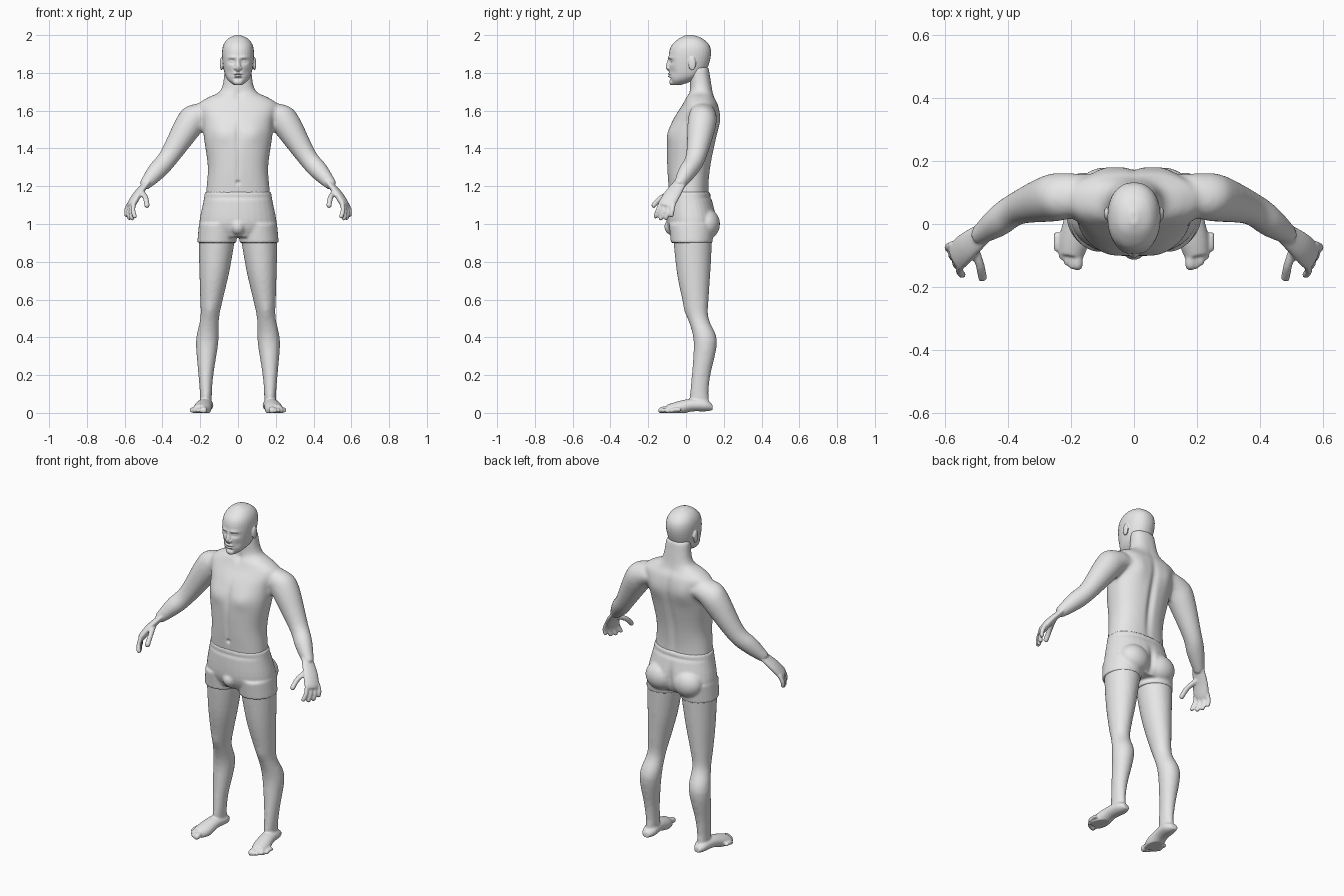
import bpy, bmesh, math
from mathutils import Vector, Matrix

cube = bpy.data.objects.get("Cube")
if cube:
    bpy.data.objects.remove(cube, do_unlink=True)

SHADE = 0.8
grey = bpy.data.materials.new("plain grey")
grey.use_nodes = True
grey.diffuse_color = (SHADE, SHADE, SHADE, 1)
grey.node_tree.nodes["Principled BSDF"].inputs["Base Color"].default_value = grey.diffuse_color[:]

SIDES = 32
ACROSS, BACKWARD, UPWARD = Vector((1, 0, 0)), Vector((0, 1, 0)), Vector((0, 0, 1))


def spline(rows, steps=4):
    """Smooth interpolation through rows of numbers."""
    padded = [rows[0], *rows, rows[-1]]
    result = []
    for window in zip(padded, padded[1:], padded[2:], padded[3:]):
        for step in range(steps):
            t = step / steps
            result.append([b + t / 2 * (c - a + t * (2 * a - 5 * b + 4 * c - d + t * (3 * (b - c) + d - a)))
                           for a, b, c, d in zip(*window)])
    return result + [rows[-1]]


def loft(bm, rows, u, v, power=2.0, both=True):
    """Skin rings of (x, y, z, radius along u, radius along v), closed at the ends."""
    for mirror in ((1, -1) if both else (1,)):
        rings = []
        for x, y, z, width, depth in spline(rows):
            ring = []
            for k in range(SIDES):
                angle = math.tau * k / SIDES
                c, s = math.cos(angle), math.sin(angle)
                point = Vector((x, y, z))
                point += u * width * math.copysign(abs(c) ** (2 / power), c)
                point += v * depth * math.copysign(abs(s) ** (2 / power), s)
                point.x *= mirror
                ring.append(bm.verts.new(point))
            rings.append(ring)
        faces = [bm.faces.new(rings[0]), bm.faces.new(rings[-1])]
        for lower, upper in zip(rings, rings[1:]):
            for k in range(SIDES):
                faces.append(bm.faces.new((lower[k - 1], lower[k], upper[k], upper[k - 1])))
        bmesh.ops.recalc_face_normals(bm, faces=faces)


def stack(bm, rows, power=2.0, both=False):
    """Level rings of (height, centre x, half width, front y, back y)."""
    loft(bm, [(x, (front + back) / 2, z, half, (back - front) / 2) for z, x, half, front, back in rows],
         ACROSS, BACKWARD, power, both)


def tube(bm, rows, side, flat=1.0, both=True):
    """Slanted rings of (x, y, z, radius), flattened across the side direction."""
    axis = (Vector(rows[-1][:3]) - Vector(rows[0][:3])).normalized()
    v = axis.cross(side).normalized()
    loft(bm, [(*row, row[3] * flat) for row in rows], v.cross(axis), v, both=both)


def digit(bm, base, middle, tip, radius):
    """Finger or toe with a rounded tip."""
    axis = (tip - middle).normalized()
    rows = [(*base, radius), (*middle, radius), (*(tip - axis * radius), radius)]
    rows += [(*(tip - axis * radius * 0.4), radius * 0.8), (*tip, radius * 0.2)]
    tube(bm, rows, ACROSS)


def blob(bm, centre, size, both=True):
    """Ellipsoid mass, mirrored if wanted."""
    for mirror in ((1, -1) if both else (1,)):
        place = Matrix.Translation((centre[0] * mirror, *centre[1:]))
        bmesh.ops.create_uvsphere(bm, u_segments=24, v_segments=16, radius=1,
                                  matrix=place @ Matrix.Diagonal((*size, 1)))


def fuse(name, bm, voxel, rounds):
    """Merge overlapping parts into one smooth skin."""
    mesh = bpy.data.meshes.new(name)
    bm.to_mesh(mesh)
    bm.free()
    part = bpy.data.objects.new(name, mesh)
    bpy.context.collection.objects.link(part)
    merge = part.modifiers.new("merge", 'REMESH')
    merge.mode, merge.voxel_size = 'VOXEL', voxel
    soften = part.modifiers.new("soften", 'SMOOTH')
    soften.factor, soften.iterations = 0.5, rounds
    depsgraph = bpy.context.evaluated_depsgraph_get()
    skin = bpy.data.meshes.new_from_object(part.evaluated_get(depsgraph))
    part.modifiers.clear()
    part.data = skin
    bpy.data.meshes.remove(mesh)
    skin.materials.clear()
    skin.materials.append(grey)
    skin.polygons.foreach_set("use_smooth", [True] * len(skin.polygons))
    return part


FRONT, BACK = -1, 1


def press(part, face, x, z, wide, tall, depth):
    """Dent (or with negative depth, swell) the front or back skin on both sides."""
    facing = [vert.normal.y for vert in part.data.vertices]
    for vert, normal in zip(part.data.vertices, facing):
        if normal * face > 0:
            far = ((abs(vert.co.x) - x) / wide) ** 2 + ((vert.co.z - z) / tall) ** 2
            if far < 6:
                vert.co.y -= depth * normal * math.exp(-far)


# Torso with neck, then legs and arms
bm = bmesh.new()
stack(bm, [(1, 0, .18, -.08, .14), (1.16, 0, .17, -.09, .12), (1.3, 0, .16, -.1, .13),
           (1.45, 0, .18, -.1, .16), (1.55, 0, .19, -.07, .18), (1.63, 0, .21, -.02, .17),
           (1.67, 0, .16, 0, .15), (1.71, 0, .09, .02, .14), (1.83, 0, .07, .02, .12)], power=2.3)
stack(bm, [(.95, .11, .1, -.07, .14), (.75, .125, .08, -.05, .13), (.6, .14, .06, -.02, .12),
           (.5, .15, .05, .01, .12), (.38, .163, .06, .04, .165), (.2, .17, .04, .03, .13),
           (.1, .17, .032, .02, .12), (.02, .17, .03, .02, .13)], both=True)
tube(bm, [(.15, .1, 1.6, .06), (.22, .09, 1.57, .075), (.27, .08, 1.51, .075),
          (.37, .05, 1.35, .053), (.43, .01, 1.28, .05), (.5, -.04, 1.2, .03)], ACROSS)
core = fuse("body core", bm, voxel=0.01, rounds=8)

# Palms join the core
bm = bmesh.new()
bm.from_mesh(core.data)
bpy.data.objects.remove(core, do_unlink=True)
tube(bm, [(.48, -.03, 1.22, .035), (.53, -.07, 1.16, .045), (.56, -.1, 1.11, .046),
          (.57, -.11, 1.09, .035)], Vector((.4, 1, -.2)), flat=0.45)

# Fingers fan from index to little, with the middle ones longest
for i in range(4):
    t = i / 3
    knuckle = Vector((.55, -.13, 1.12)).lerp(Vector((.575, -.065, 1.11)), t)
    tip = Vector((.545, -.165, 1.03)).lerp(Vector((.59, -.08, 1.035)), t)
    tip.z -= math.sin(math.pi * t) * 0.015
    bend = knuckle.lerp(tip, 0.5) + ACROSS * 0.008
    digit(bm, knuckle, bend, tip, radius=0.012)
digit(bm, Vector((.51, -.07, 1.17)), Vector((.49, -.13, 1.14)), Vector((.48, -.18, 1.09)), radius=0.014)

# Feet, with toes shortening outward
tube(bm, [(.17, .14, .03, .02), (.17, .1, .04, .04), (.18, .02, .04, .042),
          (.19, -.05, .02, .048), (.2, -.1, .01, .04)], ACROSS, flat=0.8)
for i in range(5):
    t = i / 4
    tip = Vector((.18 + .065 * t, -.148 + .06 * t ** 2, .01))
    bend = tip + BACKWARD * 0.03 + UPWARD * 0.007
    digit(bm, bend + BACKWARD * 0.03, bend, tip, radius=0.011 if i else 0.017)

body = fuse("body", bm, voxel=0.0056, rounds=3)
press(body, FRONT, x=.085, z=1.48, wide=.06, tall=.05, depth=-.01)  # chest muscles
press(body, FRONT, x=0, z=1.47, wide=.015, tall=.08, depth=.007)  # breastbone
press(body, FRONT, x=0, z=1.3, wide=.012, tall=.09, depth=.005)  # midline
press(body, FRONT, x=0, z=1.22, wide=.01, tall=.01, depth=.01)  # navel
press(body, FRONT, x=0, z=1.68, wide=.02, tall=.02, depth=.01)  # throat notch
press(body, FRONT, x=.15, z=.54, wide=.03, tall=.04, depth=-.007)  # kneecaps
press(body, BACK, x=0, z=1.4, wide=.02, tall=.2, depth=.014)  # spine
press(body, BACK, x=.1, z=1.55, wide=.05, tall=.07, depth=-.01)  # shoulder blades
for vert in body.data.vertices:
    vert.co.z = max(vert.co.z, 0)

# Close-fitting shorts with seat and crotch
bm = bmesh.new()
stack(bm, [(1.17, 0, .175, -.093, .125), (1.12, 0, .183, -.1, .14), (1, 0, .205, -.1, .165),
           (.93, 0, .18, -.07, .13)], power=2.2)
stack(bm, [(1, .107, .1, -.09, .15), (.9, .112, .104, -.08, .14)], both=True)
blob(bm, (.09, .11, 1), (.09, .07, .08))
blob(bm, (0, -.07, .985), (.04, .045, .045), both=False)
shorts = fuse("shorts", bm, voxel=0.007, rounds=5)
press(shorts, BACK, x=0, z=1, wide=.02, tall=.07, depth=.02)  # seat cleft
press(shorts, FRONT, x=0, z=1.14, wide=.3, tall=.01, depth=.004)  # under the waistband
press(shorts, BACK, x=0, z=1.14, wide=.3, tall=.01, depth=.005)

# Head: skull and jaw, nose, nostrils, lips, chin beard and ears
bm = bmesh.new()
stack(bm, [(1.735, 0, .02, -.07, -.03), (1.76, 0, .052, -.083, .04), (1.8, 0, .072, -.088, .1),
           (1.88, 0, .084, -.092, .13), (1.94, 0, .08, -.08, .127), (1.98, 0, .055, -.04, .09),
           (2, 0, .012, 0, .04)], power=2.2)
tube(bm, [(0, -.08, 1.89, .01), (0, -.09, 1.86, .01), (0, -.093, 1.83, .015), (0, -.09, 1.81, .008)],
     ACROSS, both=False)
blob(bm, (.013, -.09, 1.825), (.009, .012, .008))
for height, width in ((1.795, .024), (1.782, .021)):
    blob(bm, (0, -.083, height), (width, .015, .006), both=False)
blob(bm, (0, -.073, 1.752), (.026, .016, .018), both=False)
blob(bm, (.088, .033, 1.848), (.008, .02, .036))
head = fuse("head", bm, voxel=0.004, rounds=3)
press(head, FRONT, x=.033, z=1.86, wide=.02, tall=.012, depth=.014)  # eye sockets
press(head, FRONT, x=.033, z=1.86, wide=.011, tall=.006, depth=-.008)  # eyelids
press(head, FRONT, x=.033, z=1.882, wide=.024, tall=.008, depth=-.006)  # brows
press(head, FRONT, x=.05, z=1.805, wide=.016, tall=.02, depth=.006)  # cheek hollows
press(head, FRONT, x=0, z=1.788, wide=.022, tall=.004, depth=.006)  # mouth
press(head, FRONT, x=0, z=1.77, wide=.025, tall=.006, depth=.005)  # chin crease
